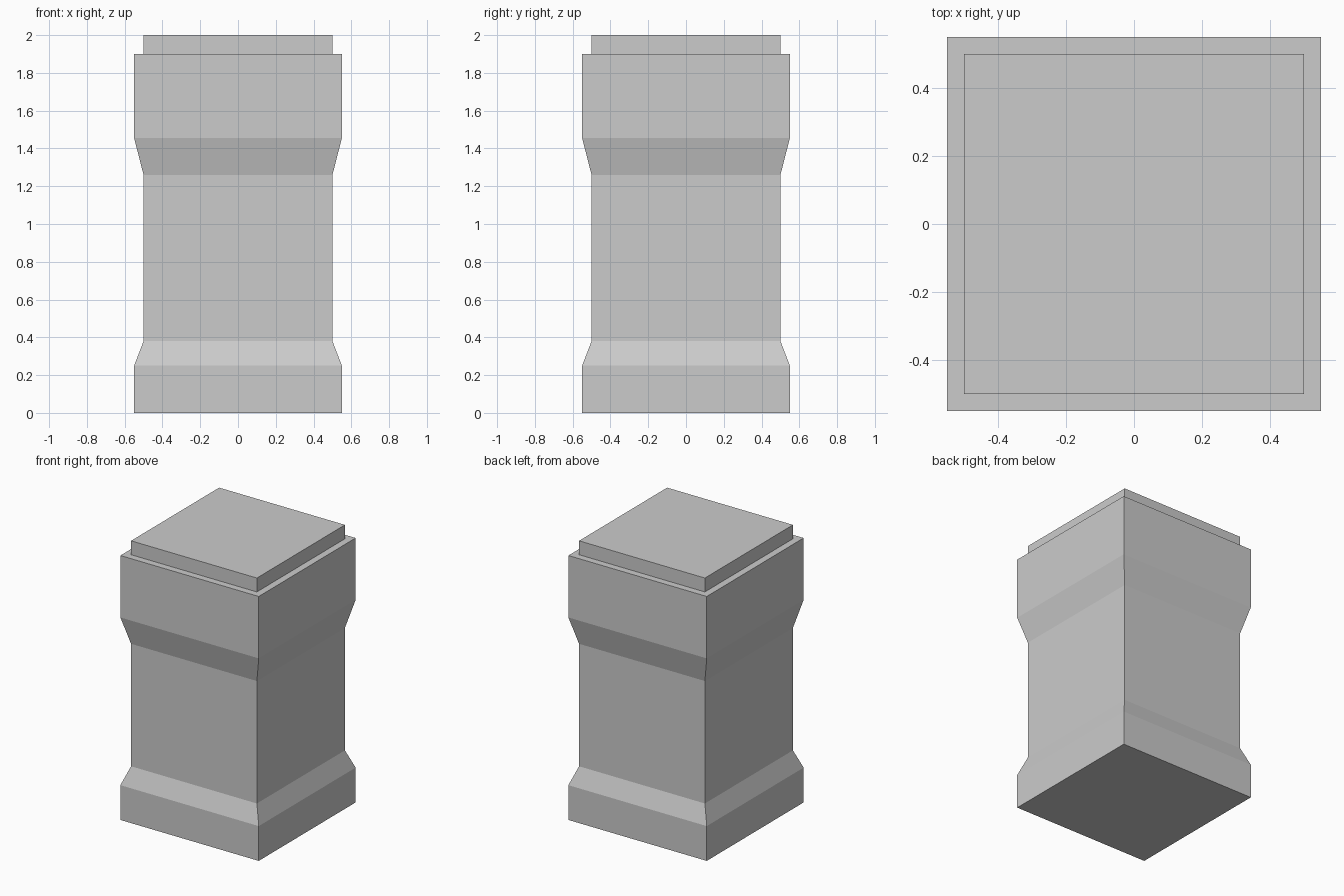
import bpy, bmesh

if "Cube" in bpy.data.objects:
    bpy.data.objects.remove(bpy.data.objects["Cube"])

# Half-width and height of each square ring, bottom to top
PROFILE = [
    (0.55, 0.0), (0.55, 0.25),    # base block
    (0.50, 0.38), (0.50, 1.26),   # chamfer and shaft
    (0.55, 1.455), (0.55, 1.90),  # flared head
    (0.50, 1.90), (0.50, 2.0),    # ledge and cap
]


def square_loft(name, profile):
    bm = bmesh.new()
    rings = [[bm.verts.new((sx * r, sy * r, z))
              for sx, sy in ((-1, -1), (1, -1), (1, 1), (-1, 1))]
             for r, z in profile]
    for low, high in zip(rings, rings[1:]):
        for i in range(4):
            j = (i + 1) % 4
            bm.faces.new((low[i], low[j], high[j], high[i]))
    bm.faces.new(rings[0][::-1])
    bm.faces.new(rings[-1])
    bmesh.ops.recalc_face_normals(bm, faces=bm.faces)
    mesh = bpy.data.meshes.new(name)
    bm.to_mesh(mesh)
    bm.free()
    obj = bpy.data.objects.new(name, mesh)
    bpy.context.collection.objects.link(obj)
    return obj


# Stone pillar
square_loft("square_pillar", PROFILE)
